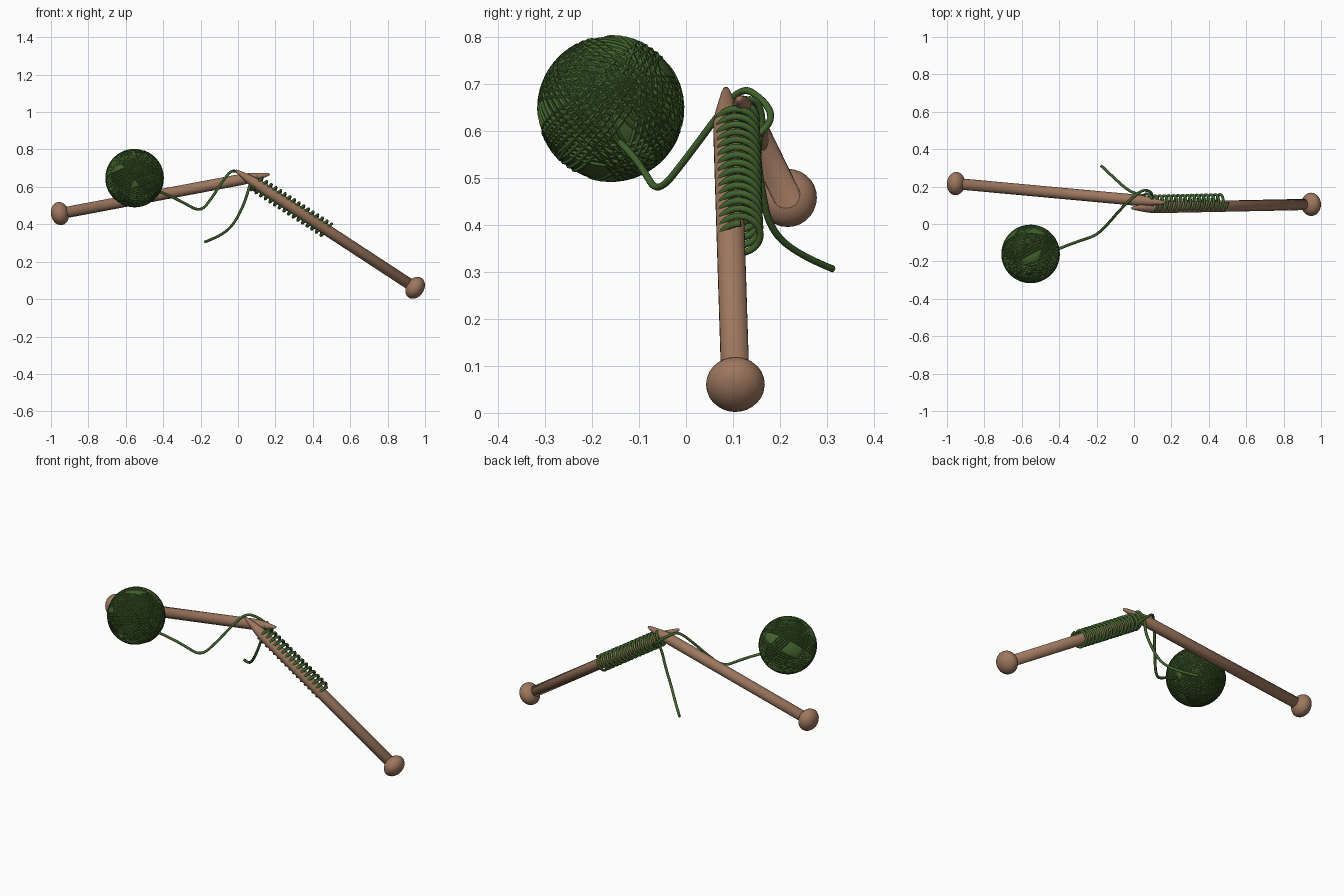
import bpy, bmesh, math, random
from mathutils import Vector, Matrix

if "Cube" in bpy.data.objects:
    bpy.data.objects.remove(bpy.data.objects["Cube"])

random.seed(4)


def material(name, rgb):
    m = bpy.data.materials.new(name)
    m.diffuse_color = (*rgb, 1)
    m.use_nodes = True
    m.node_tree.nodes["Principled BSDF"].inputs["Base Color"].default_value = m.diffuse_color
    return m


GREEN = material("yarn green", (0.055, 0.125, 0.027))
WOOD = material("wood brown", (0.34, 0.185, 0.115))


def finish(name, bm, mat):
    bmesh.ops.recalc_face_normals(bm, faces=bm.faces)
    me = bpy.data.meshes.new(name)
    bm.to_mesh(me)
    bm.free()
    me.materials.append(mat)
    for p in me.polygons:
        p.use_smooth = True
    ob = bpy.data.objects.new(name, me)
    bpy.context.collection.objects.link(ob)
    return ob


def lathe(bm, profile, mtx, seg=28):
    """Revolve (radius, height) points around local z."""
    rings = []
    for r, h in profile:
        if r < 1e-5:
            rings.append([bm.verts.new(mtx @ Vector((0, 0, h)))])
        else:
            rings.append([bm.verts.new(mtx @ Vector((r * math.cos(a), r * math.sin(a), h)))
                          for a in (2 * math.pi * i / seg for i in range(seg))])
    for a, b in zip(rings, rings[1:]):
        for i in range(seg):
            j = (i + 1) % seg
            vs = [a[i % len(a)], a[j % len(a)], b[j % len(b)], b[i % len(b)]]
            bm.faces.new(list(dict.fromkeys(vs)))


def needle(name, tip, end):
    """Pointed shaft with a flattened round knob."""
    tip, end = Vector(tip), Vector(end)
    d = end - tip
    mtx = Matrix.Translation(tip) @ d.to_track_quat('Z', 'Y').to_matrix().to_4x4()
    bm = bmesh.new()
    lathe(bm, [(0, 0), (0.006, 0.004), (0.011, 0.022), (0.018, 0.06), (0.025, 0.1),
               (0.0295, 0.14), (0.03, 0.17), (0.03, d.length), (0, d.length)], mtx)
    n = 14
    lathe(bm, [(0.0625 * math.sin(math.pi * i / n), d.length - 0.048 * math.cos(math.pi * i / n))
               for i in range(n + 1)], mtx)
    return finish(name, bm, WOOD)


def strand(name, points, kind='NURBS', radius=0.0075):
    """Round yarn following points, as a mesh."""
    cu = bpy.data.curves.new(name, 'CURVE')
    cu.dimensions = '3D'
    cu.bevel_depth, cu.bevel_resolution = radius, 2
    cu.use_fill_caps = True
    sp = cu.splines.new('NURBS' if kind == 'NURBS' else 'POLY')
    sp.points.add(len(points) - 1)
    for p, co in zip(sp.points, points):
        p.co = (*co, 1)
    if kind == 'NURBS':
        sp.order_u, sp.use_endpoint_u, sp.resolution_u = 3, True, 10
    cu.materials.append(GREEN)
    ob = bpy.data.objects.new(name, cu)
    bpy.context.collection.objects.link(ob)
    return ob


# Needles, crossing near their tips
TIP, END = Vector((-0.015, 0.085, 0.69)), Vector((0.947, 0.105, 0.0605))
needle("right_needle", TIP, END)
needle("left_needle", (0.17, 0.113, 0.668), (-0.952, 0.216, 0.457))

# Cast-on stitches: coil around the right needle, sagging to the back
axis = (END - TIP).normalized()
up = Vector((-axis.z, 0, axis.x)).normalized()
back = Vector((0, 1, 0))
TURNS, STEPS = 16, 24
coil = []
for i in range(TURNS * STEPS + 1):
    a = 2 * math.pi * i / STEPS
    s = 0.115 + 0.475 * i / (TURNS * STEPS)
    c = TIP + axis * s + back * 0.021
    coil.append(c + up * (0.042 * math.cos(a)) + back * (0.042 * math.sin(a)))
strand("cast_on_stitches", coil, 'POLY')

# Working yarn from the ball, over the needles, to the stitches
strand("working_yarn", [(-0.42, -0.14, 0.575), (-0.36, -0.115, 0.55), (-0.29, -0.09, 0.515),
                        (-0.20, -0.06, 0.465), (-0.14, 0.0, 0.54), (-0.08, 0.07, 0.635),
                        (-0.03, 0.12, 0.695), (0.02, 0.165, 0.665), (0.06, 0.185, 0.63),
                        (0.10, 0.165, 0.60), (0.09, 0.13, 0.575), (0.075, 0.09, 0.60),
                        coil[0]])

# Loose tail hanging behind
strand("yarn_tail", [(-0.176, 0.312, 0.306), (-0.10, 0.24, 0.335), (-0.03, 0.178, 0.39),
                     (0.02, 0.16, 0.48), (0.05, 0.15, 0.56), (0.065, 0.165, 0.62),
                     (0.09, 0.15, 0.67), (0.105, 0.11, 0.66), coil[12]])

# Yarn ball: core plus bundles of parallel windings
CENTER, R = Vector((-0.553, -0.16, 0.647)), 0.1515
bm = bmesh.new()
bmesh.ops.create_uvsphere(bm, u_segments=48, v_segments=32, radius=0.153,
                          matrix=Matrix.Translation(CENTER))
finish("yarn_ball_core", bm, GREEN)

bm = bmesh.new()
for b in range(12):
    d = Vector((random.gauss(0, 1), random.gauss(0, 1), random.gauss(0, 1))).normalized()
    rot = Matrix.Translation(CENTER) @ d.to_track_quat('Z', 'Y').to_matrix().to_4x4()
    start = random.uniform(-0.06, 0.0)
    for k in range(5):
        h = start + k * 0.014
        rr = math.sqrt(R * R - h * h)
        t = 0.005
        lathe(bm, [(rr + t * math.cos(math.pi * q / 3), h + t * math.sin(math.pi * q / 3))
                   for q in range(7)], rot, 56)
finish("yarn_ball_windings", bm, GREEN)
